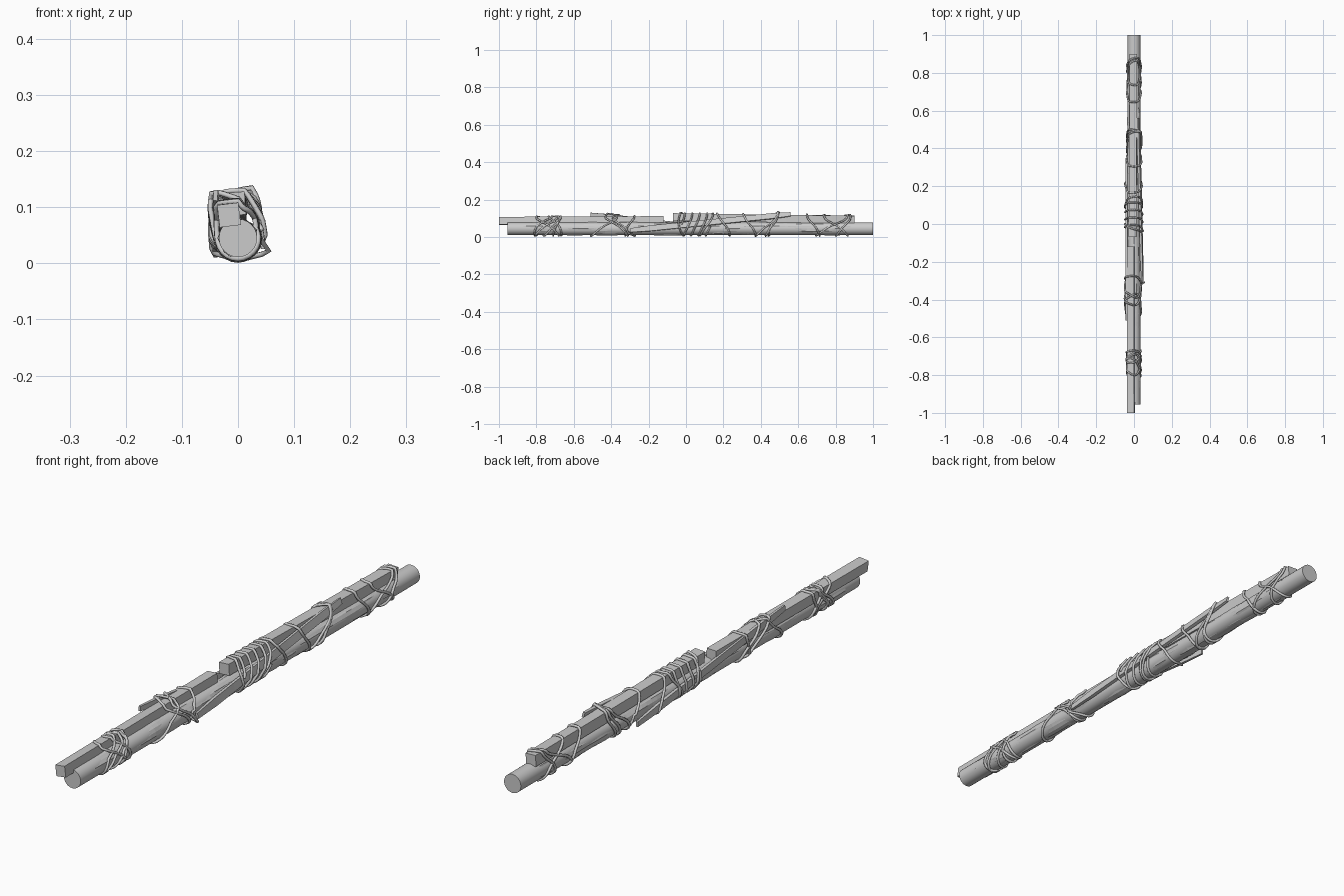
import bpy, bmesh, math, random
from mathutils import Vector, noise
from mathutils.geometry import convex_hull_2d

if "Cube" in bpy.data.objects:
    bpy.data.objects.remove(bpy.data.objects["Cube"])

random.seed(4)
POLE_R, POLE_Z, ROPE_R = 0.034, 0.045, 0.005


def finish(bm, name, smooth=False):
    bmesh.ops.recalc_face_normals(bm, faces=bm.faces)
    me = bpy.data.meshes.new(name)
    bm.to_mesh(me)
    bm.free()
    ob = bpy.data.objects.new(name, me)
    bpy.context.collection.objects.link(ob)
    if smooth:
        bpy.ops.object.select_all(action='DESELECT')
        ob.select_set(True)
        bpy.context.view_layer.objects.active = ob
        bpy.ops.object.shade_smooth_by_angle(angle=math.radians(40))
    return ob


def loft(name, rings, smooth=False):
    """Skin a list of equal-length point rings and cap both ends."""
    bm = bmesh.new()
    vs = [[bm.verts.new(p) for p in r] for r in rings]
    n = len(vs[0])
    for a, b in zip(vs, vs[1:]):
        for i in range(n):
            bm.faces.new((a[i], a[(i + 1) % n], b[(i + 1) % n], b[i]))
    bm.faces.new(vs[0])
    bm.faces.new(vs[-1])
    return finish(bm, name, smooth)


def circle(y, r, n=24, rough=0.0):
    pts = []
    for i in range(n):
        a = 2 * math.pi * i / n
        d = Vector((math.cos(a), 0, math.sin(a)))
        k = r + rough * noise.noise(Vector((d.x * 1.6, y * 9, d.z * 1.6)))
        pts.append(Vector((k * d.x, y, POLE_Z + k * d.z)))
    return pts


members = []     # (start, end, width, height, roll)


def section(m, y):
    """Four corners of a member's rectangular section at y."""
    p, q, w, h, roll = m
    t = (y - p[1]) / (q[1] - p[1])
    cx, cz = p[0] + (q[0] - p[0]) * t, p[2] + (q[2] - p[2]) * t
    r0, r1 = roll
    r = math.radians(r0 + (r1 - r0) * t)
    c, s = math.cos(r), math.sin(r)
    return [Vector((cx + u * w / 2 * c - v * h / 2 * s, y, cz + u * w / 2 * s + v * h / 2 * c))
            for u, v in ((-1, -1), (1, -1), (1, 1), (-1, 1))]


def beam(name, p, q, w, h, roll=(0, 0), taper=1.0):
    m = (p, q, w, h, roll)
    members.append(m)
    n = 8
    rings = []
    for i in range(n + 1):
        y = p[1] + (q[1] - p[1]) * i / n
        ring = section(m, y)
        if taper < 1 and i in (0, n):
            mid = sum(ring, Vector()) / 4
            ring = [mid + (v - mid) * taper for v in ring]
        rings.append(ring)
    loft(name, rings)


# Round pole with a lumpy bark layer breaking through its surface
loft("pole", [circle(-0.955, POLE_R), circle(1.0, POLE_R)], True)
loft("bark", [circle(-0.87 + 1.75 * i / 60, POLE_R - 0.0005, 16, 0.006) for i in range(61)])

# Square beams lying on top of the pole
beam("front_beam", (-0.016, -1.0, 0.086), (-0.018, -0.12, 0.091), 0.038, 0.040, (7, 3))
beam("rear_beam", (-0.007, -0.07, 0.106), (-0.004, 0.90, 0.094), 0.040, 0.041, (4, -3))

# Flat splints slanting along both sides
beam("right_splint", (0.044, -0.30, 0.036), (0.022, 0.56, 0.122), 0.012, 0.030, (8, 18), 0.7)
beam("left_splint", (-0.040, -0.51, 0.121), (-0.040, 0.34, 0.020), 0.011, 0.027, (-4, 0), 0.7)


def hull(y):
    """Outline of everything at y, as (x, z) points."""
    pts = [(v.x, v.z) for v in circle(y, POLE_R + 0.001)]
    for m in members:
        if m[0][1] - 0.01 < y < m[1][1] + 0.01:
            pts += [(v.x, v.z) for v in section(m, y)]
    return [Vector(pts[i]) for i in convex_hull_2d([Vector(p) for p in pts])]


def wrap_point(y, a, off):
    """Where a ray at angle a from the bundle centre leaves the outline at y."""
    c = Vector((0, 0.068))
    d = Vector((math.cos(a), math.sin(a)))
    h = hull(y)
    best = 0.03
    for i, p in enumerate(h):
        e = h[(i + 1) % len(h)] - p
        det = d.cross(e)
        if abs(det) < 1e-9:
            continue
        t = (p - c).cross(e) / det
        u = (p - c).cross(d) / det
        if t > 0 and -1e-6 <= u <= 1 + 1e-6:
            best = max(best, t)
    p = c + d * (best + off)
    return Vector((p.x, y, max(p.y, ROPE_R)))


def rope(name, loops, pitch=0.0, turns=1):
    """Wrap tilted loops (centre y, tilt, tilt direction in degrees) round the bundle."""
    cu = bpy.data.curves.new(name, 'CURVE')
    cu.dimensions = '3D'
    cu.bevel_depth, cu.bevel_resolution = ROPE_R, 1
    for yc, tilt, phase in loops:
        n = 36 * turns
        cyclic = pitch == 0
        sp = cu.splines.new('POLY')
        sp.points.add(n - 1)
        sp.use_cyclic_u = cyclic
        off = ROPE_R * random.uniform(0.3, 0.9)
        for i in range(n):
            a = 2 * math.pi * turns * i / n
            y = yc + tilt * math.cos(a - math.radians(phase)) + pitch * (i / n - 0.5) * turns
            sp.points[i].co = (*wrap_point(y, a, off), 1)
    cu.use_fill_caps = True
    ob = bpy.data.objects.new(name, cu)
    bpy.context.collection.objects.link(ob)
    # turn the rope into a smooth mesh
    me = bpy.data.meshes.new_from_object(ob.evaluated_get(bpy.context.evaluated_depsgraph_get()))
    bpy.data.objects.remove(ob)
    me.name = name
    me.shade_smooth()
    bpy.context.collection.objects.link(bpy.data.objects.new(name, me))


# Rope lashings from front to back
rope("front_lashing", [(-0.75, 0.06, 80), (-0.74, 0.06, 265), (-0.72, 0.045, 60),
                       (-0.70, 0.035, 290), (-0.76, 0.05, 120), (-0.69, 0.02, 90)])
rope("second_lashing", [(-0.44, 0.07, 75), (-0.37, 0.06, 265), (-0.33, 0.06, 250), (-0.30, 0.025, 100)])
rope("middle_lashing", [(-0.02, 0.02, 200), (0.11, 0.035, 80), (0.20, 0.035, 280)])
rope("middle_coil", [(0.05, 0.015, 70)], 0.04, 4)
rope("fourth_lashing", [(0.34, 0.035, 270), (0.43, 0.06, 75), (0.46, 0.035, 80), (0.47, 0.03, 110)])
rope("rear_lashing", [(0.68, 0.035, 270), (0.78, 0.085, 80), (0.80, 0.065, 265), (0.84, 0.04, 70)])
